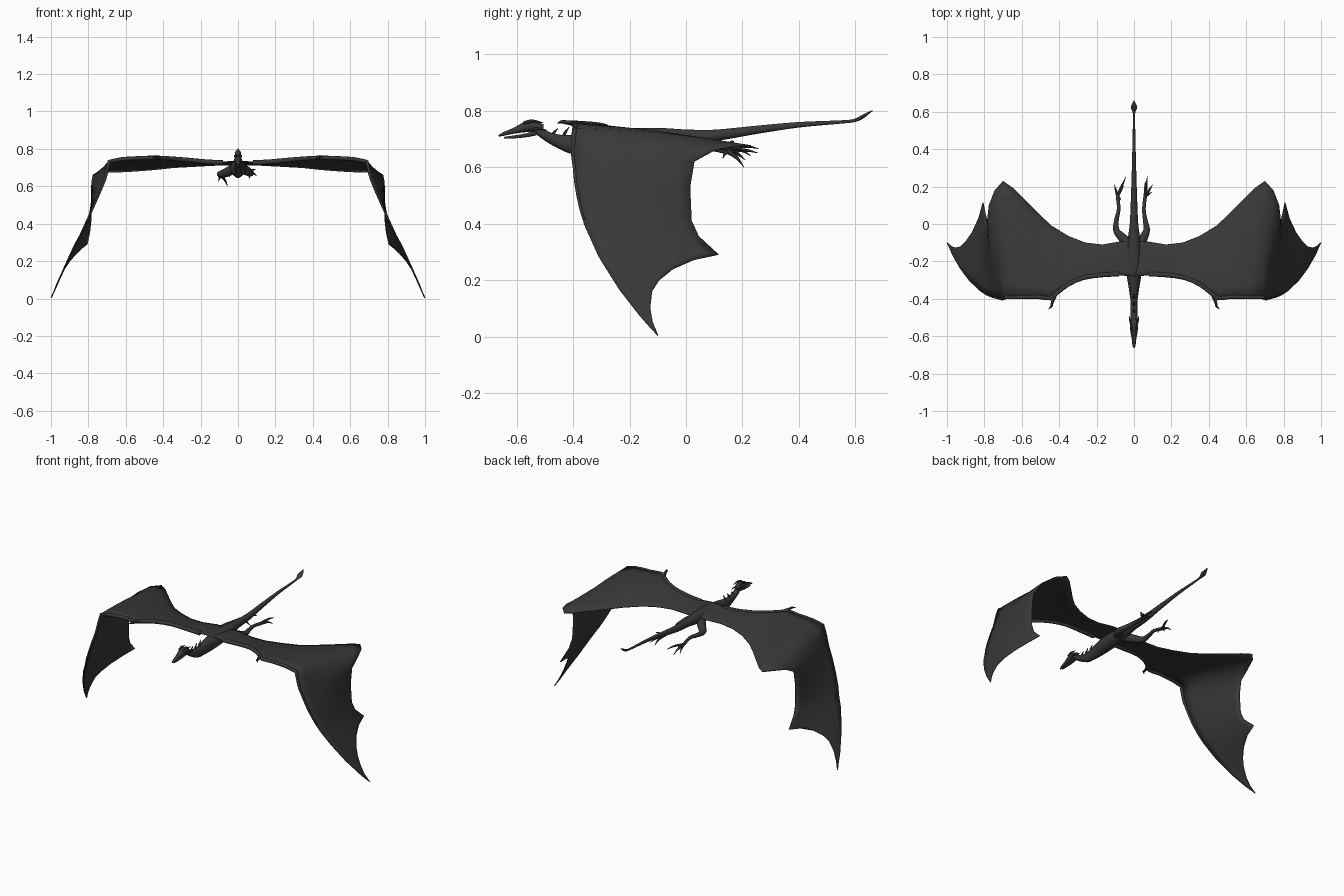
import bpy, bmesh, math
from mathutils import Vector

def material(name, c):
    m = bpy.data.materials.new(name)
    m.diffuse_color = (*c, 1)
    return m

HIDE = material("charcoal hide", (0.04, 0.04, 0.04))

def finish(name, bm, angle=50):
    bmesh.ops.recalc_face_normals(bm, faces=bm.faces)
    me = bpy.data.meshes.new(name)
    bm.to_mesh(me)
    bm.free()
    ob = bpy.data.objects.new(name, me)
    bpy.context.collection.objects.link(ob)
    me.materials.append(HIDE)
    bpy.ops.object.select_all(action='DESELECT')
    ob.select_set(True)
    bpy.context.view_layer.objects.active = ob
    bpy.ops.object.shade_smooth_by_angle(angle=math.radians(angle))
    return ob

def spline(rows, n=4):
    """Catmull-Rom through rows of numbers."""
    v = [Vector(r) for r in rows]
    v = [v[0] * 2 - v[1]] + v + [v[-1] * 2 - v[-2]]
    out = []
    for a, b, c, d in zip(v, v[1:], v[2:], v[3:]):
        for i in range(n):
            t = i / n
            out.append(0.5 * (2 * b + (c - a) * t + (2 * a - 5 * b + 4 * c - d) * t * t
                              + (3 * b - a - 3 * c + d) * t ** 3))
    return out + [v[-2]]

def skin(name, rings):
    bm = bmesh.new()
    vs = [[bm.verts.new(p) for p in r] for r in rings]
    n = len(vs[0])
    for a, b in zip(vs, vs[1:]):
        for i in range(n):
            bm.faces.new((a[i], a[(i + 1) % n], b[(i + 1) % n], b[i]))
    bm.faces.new(vs[0])
    bm.faces.new(vs[-1])
    return finish(name, bm)

def loft(name, rows, sides=14):
    """Rows: y, z, half width, half height."""
    rings = []
    for y, z, w, h in (tuple(r) for r in spline(rows)):
        rings.append([(w * math.cos(k * math.tau / sides), y, z + h * math.sin(k * math.tau / sides))
                      for k in range(sides)])
    return skin(name, rings)

def tube(name, rows, sides=8, n=4):
    """Rows: x, y, z, radius."""
    pts = [tuple(r) for r in spline(rows, n)]
    rings = []
    for i, p in enumerate(pts):
        d = Vector(pts[min(i + 1, len(pts) - 1)][:3]) - Vector(pts[max(i - 1, 0)][:3])
        side = d.cross(Vector((0.3, 0.1, 1))).normalized()
        up = side.cross(d).normalized()
        c, r = Vector(p[:3]), max(p[3], 0.0008)
        rings.append([c + r * (side * math.cos(k * math.tau / sides) + up * math.sin(k * math.tau / sides))
                      for k in range(sides)])
    return skin(name, rings)

def mirror(ob):
    ob.modifiers.new("mirror", 'MIRROR')

# Body, neck and tail in one skin, ending in the tail blade
loft("body_and_tail", [
    (-.54, .738, .016, .014), (-.50, .712, .018, .019), (-.45, .69, .018, .026),
    (-.40, .68, .02, .035), (-.33, .686, .03, .042), (-.25, .695, .042, .044),
    (-.17, .70, .042, .04), (-.08, .706, .033, .033), (0, .709, .023, .025),
    (.10, .712, .018, .021), (.25, .732, .013, .015), (.40, .75, .009, .01),
    (.55, .76, .006, .006), (.595, .765, .007, .006), (.625, .778, .017, .008), (.66, .80, .002, .002)])

# Head, jaw, horns and neck spines
loft("skull", [(-.505, .738, .010, .014), (-.53, .744, .019, .018), (-.57, .742, .020, .019),
               (-.61, .729, .013, .011), (-.645, .718, .009, .007), (-.664, .711, .003, .003)])
loft("lower_jaw", [(-.53, .722, .013, .010), (-.57, .712, .011, .007),
                   (-.62, .706, .007, .005), (-.645, .704, .003, .003)])
mirror(tube("brow_horn", [(.012, -.575, .755, .007), (.016, -.545, .763, .006), (.02, -.505, .757, .001)], 6))
mirror(tube("cheek_horn", [(.015, -.54, .735, .006), (.022, -.515, .735, .004), (.024, -.49, .73, .001)], 6))
for i, (y, z, h) in enumerate([(-.475, .708, .03), (-.435, .705, .038), (-.395, .708, .04)]):
    tube("neck_spine_%d" % (i + 1), [(0, y, z, .008), (0, y + .008, z + h * .5, .005),
                                     (0, y + .022, z + h, .001)], 6)

# Wing stations: leading edge point, trailing edge point
arm = [
    (0, -.28, .735, 0, -.095, .715), (.08, -.275, .73, .08, -.095, .715),
    (.17, -.28, .735, .17, -.11, .71), (.27, -.295, .745, .26, -.10, .705),
    (.35, -.33, .752, .35, -.065, .70), (.41, -.375, .756, .44, -.01, .69),
    (.45, -.405, .757, .50, .045, .685), (.52, -.397, .755, .57, .115, .68),
    (.62, -.40, .75, .65, .195, .676), (.69, -.40, .735, .70, .23, .675)]
hand = [
    (.705, -.405, .68, .745, .18, .675), (.715, -.405, .64, .775, .10, .66),
    (.73, -.40, .60, .782, .03, .62), (.755, -.395, .54, .783, .015, .53),
    (.79, -.38, .46, .787, .02, .41), (.82, -.36, .395, .793, .045, .355),
    (.845, -.335, .34, .807, .115, .29), (.875, -.31, .285, .83, .03, .272),
    (.905, -.27, .22, .865, -.045, .24), (.93, -.235, .165, .90, -.095, .20),
    (.95, -.20, .12, .927, -.12, .16), (.97, -.165, .075, .955, -.127, .10),
    (.985, -.13, .035, .977, -.118, .05), (1.0, -.10, .003, .997, -.10, .006)]

# Wing membrane with a slight outward camber
bm = bmesh.new()
grid = []
for lx, ly, lz, tx, ty, tz in arm + hand:
    a, b = Vector((lx, ly, lz)), Vector((tx, ty, tz))
    fold = min(max((lx - .66) / .12, 0), 1)
    out = Vector((fold, 0, 1 - fold * .9)).normalized() * (b - a).length * .022
    grid.append([bm.verts.new(a.lerp(b, k / 8) + out * math.sin(math.pi * k / 8)) for k in range(9)])
for a, b in zip(grid, grid[1:]):
    for k in range(8):
        bm.faces.new((a[k], a[k + 1], b[k + 1], b[k]))
wing = finish("wing_membrane", bm, 60)
mod = wing.modifiers.new("thickness", 'SOLIDIFY')
mod.thickness = .005
mod.offset = 0
mirror(wing)

# Arm and long finger along the leading edge, with thumb claw
mirror(tube("wing_arm", [(x, y + .008, z - .004, .014 - .006 * x) for x, y, z, *_ in arm[1:]], 8, 2))
mirror(tube("wing_finger", [(x - .003, y + .006, z, .0095 * (1.02 - i / 13)) for i, (x, y, z, *_)
                            in enumerate([arm[-1]] + hand[:-1])], 8, 2))
mirror(tube("thumb_claw", [(.425, -.385, .754, .012), (.437, -.42, .758, .008),
                           (.442, -.44, .76, .006), (.458, -.456, .756, .001)], 6))

# Trailing hind legs, each with its own pose
def leg(name, path, toes):
    tube(name, path, 10)
    foot = path[-1][:3]
    for i, tip in enumerate(toes):
        mid = Vector(foot).lerp(Vector(tip), .55) + Vector((0, 0, .008))
        tube("%s_toe_%d" % (name, i + 1), [(*foot, .009), (*mid, .006), (*tip, .001)], 6)

leg("left_leg", [(-.02, -.12, .695, .028), (-.06, -.075, .675, .025), (-.094, -.035, .665, .018),
                 (-.094, .02, .667, .013), (-.082, .08, .668, .010), (-.088, .15, .655, .010)],
    [(-.042, .255, .65), (-.055, .205, .60), (-.105, .21, .625), (-.07, .13, .63)])
leg("right_leg", [(.02, -.12, .695, .028), (.05, -.075, .68, .024), (.068, -.03, .67, .018),
                  (.06, .02, .672, .013), (.053, .08, .675, .010), (.06, .15, .668, .010)],
    [(.072, .258, .665), (.10, .21, .655), (.06, .23, .64), (.095, .17, .69)])
